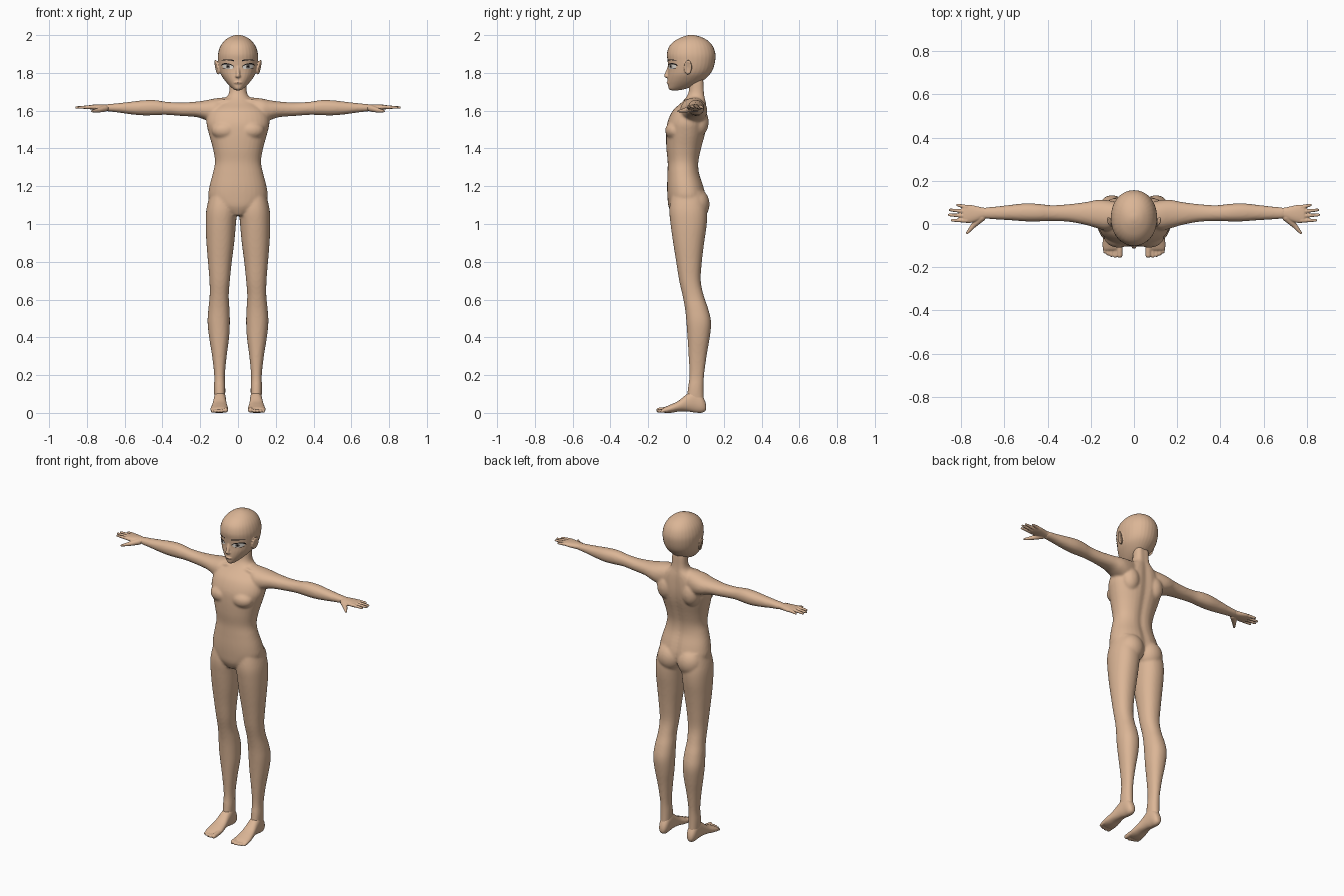
import bpy, bmesh, math
from mathutils import Vector, Matrix

if "Cube" in bpy.data.objects:
    bpy.data.objects.remove(bpy.data.objects["Cube"])


def material(name, rgb):
    m = bpy.data.materials.new(name)
    m.diffuse_color = (*rgb, 1)
    m.use_nodes = True
    m.node_tree.nodes["Principled BSDF"].inputs["Base Color"].default_value = m.diffuse_color
    return m


SKIN = material("skin", (0.71, 0.465, 0.305))
DARK = material("lash_black", (0.01, 0.008, 0.008))
WHITE = material("eye_white", (0.80, 0.76, 0.70))
IRIS = material("iris_grey", (0.22, 0.19, 0.17))
LIP = material("lip_line", (0.36, 0.19, 0.13))


def smooth_rings(rings, steps=4):
    """Catmull-Rom interpolation between cross-sections."""
    out = []
    for i in range(len(rings) - 1):
        a, b, c, d = (rings[max(0, min(len(rings) - 1, i + k))] for k in (-1, 0, 1, 2))
        for s in range(steps):
            t = s / steps
            out.append([0.5 * (2 * q + (r - p) * t + (2 * p - 5 * q + 4 * r - w) * t * t
                               + (3 * q - p - 3 * r + w) * t ** 3)
                        for p, q, r, w in zip(a, b, c, d)])
    return out + [list(rings[-1])]


def loft(bm, axis, rings, n=32, power=2.2, groove=0.0):
    """Closed skin over rings (position, a_min, a_max, b_min, b_max) along an axis."""
    loops = []
    for t, a0, a1, b0, b1 in smooth_rings(rings):
        loop = []
        for i in range(n):
            ang = 2 * math.pi * i / n
            c, s = math.cos(ang), math.sin(ang)
            a = (a0 + a1) / 2 + (a1 - a0) / 2 * math.copysign(abs(c) ** (2 / power), c)
            b = (b0 + b1) / 2 + (b1 - b0) / 2 * math.copysign(abs(s) ** (2 / power), s)
            if s > 0:
                b -= groove * math.exp(-(a / 0.025) ** 2)
            co = {"x": (t, a, b), "y": (a, t, b), "z": (a, b, t)}[axis]
            loop.append(bm.verts.new(co))
        loops.append(loop)
    for p, q in zip(loops, loops[1:]):
        for i in range(n):
            bm.faces.new((p[i], p[(i + 1) % n], q[(i + 1) % n], q[i]))
    bm.faces.new(loops[0])
    bm.faces.new(loops[-1])


def ball(bm, center, size, turn=0.0):
    mat = Matrix.Translation(center) @ Matrix.Rotation(turn, 4, "Z") @ Matrix.Diagonal((*size, 1))
    return bmesh.ops.create_uvsphere(bm, u_segments=24, v_segments=16, radius=1, matrix=mat)["verts"]


def digit(bm, p0, p1, r0, r1):
    """Tapered finger or toe with round ends."""
    p0, p1 = Vector(p0), Vector(p1)
    d = p1 - p0
    mat = Matrix.Translation((p0 + p1) / 2) @ d.to_track_quat("Z", "Y").to_matrix().to_4x4()
    bmesh.ops.create_cone(bm, cap_ends=True, segments=16, radius1=r0, radius2=r1,
                          depth=d.length, matrix=mat)
    ball(bm, p0, (r0,) * 3)
    ball(bm, p1, (r1,) * 3)


def mirror_x(bm):
    new = bmesh.ops.duplicate(bm, geom=bm.verts[:] + bm.edges[:] + bm.faces[:])["geom"]
    for v in new:
        if isinstance(v, bmesh.types.BMVert):
            v.co.x *= -1


def finish(name, bm, voxel, passes):
    """Fuse the overlapping forms into one smooth surface."""
    bmesh.ops.recalc_face_normals(bm, faces=bm.faces[:])
    me = bpy.data.meshes.new(name)
    bm.to_mesh(me)
    bm.free()
    me.materials.append(SKIN)
    ob = bpy.data.objects.new(name, me)
    bpy.context.collection.objects.link(ob)
    rm = ob.modifiers.new("fuse", "REMESH")
    rm.mode, rm.voxel_size, rm.use_smooth_shade = "VOXEL", voxel, True
    sm = ob.modifiers.new("soften", "SMOOTH")
    sm.factor, sm.iterations = 0.5, passes
    return ob


# Body: legs, arms and muscles are mirrored, then the torso and neck are added
bm = bmesh.new()
loft(bm, "z", [
    (1.17, .02, .145, -.075, .09), (1.08, .006, .167, -.088, .11), (1.0, .011, .171, -.082, .11),
    (.9, .02, .167, -.068, .096), (.8, .033, .159, -.052, .084), (.7, .043, .151, -.036, .078),
    (.62, .049, .15, -.018, .094), (.55, .045, .157, -.005, .118), (.48, .043, .161, .002, .133),
    (.4, .047, .153, .008, .126), (.3, .06, .137, .014, .109), (.2, .069, .126, .018, .096),
    (.13, .067, .127, .01, .093), (.05, .068, .124, .0, .095)])
loft(bm, "x", [
    (.05, 0, .095, 1.55, 1.672), (.12, -.03, .11, 1.535, 1.665), (.17, -.02, .112, 1.55, 1.655),
    (.22, -.005, .102, 1.566, 1.648), (.3, .01, .092, 1.572, 1.643), (.38, .014, .087, 1.578, 1.647),
    (.44, .012, .093, 1.576, 1.656), (.5, .012, .096, 1.575, 1.655), (.57, .017, .089, 1.581, 1.647),
    (.64, .021, .081, 1.591, 1.639), (.7, .025, .076, 1.597, 1.634)])
ball(bm, (.068, .052, 1.105), (.078, .073, .085))       # buttock
ball(bm, (.07, -.058, 1.495), (.07, .052, .05))         # chest
ball(bm, (.085, .07, 1.54), (.055, .05, .075))          # shoulder blade
ball(bm, (.045, .006, 1.652), (.055, .012, .011), -.25)  # collarbone
mirror_x(bm)
loft(bm, "z", [(z, -w, w, f, b) for z, w, f, b in (
    (1.045, .04, -.07, .05), (1.09, .125, -.092, .098), (1.14, .156, -.098, .108),
    (1.2, .151, -.1, .095), (1.27, .133, -.098, .073), (1.33, .122, -.097, .07),
    (1.4, .133, -.104, .084), (1.48, .155, -.105, .105), (1.54, .167, -.098, .113),
    (1.6, .15, -.07, .113), (1.642, .105, -.025, .11), (1.67, .062, .0, .106),
    (1.7, .047, .014, .103), (1.76, .044, .02, .1), (1.81, .04, .03, .09))], groove=.01)
finish("body", bm, .007, 6)

# Hands: palm, four fingers and thumb
bm = bmesh.new()
loft(bm, "x", [(.67, .026, .075, 1.599, 1.633), (.7, .024, .076, 1.599, 1.633),
               (.73, .012, .083, 1.6, 1.633), (.76, .005, .089, 1.603, 1.632),
               (.785, .006, .088, 1.608, 1.63), (.792, .012, .082, 1.612, 1.627)])
for y0, tip_x, y1 in ((.016, .842, .017), (.037, .856, .042), (.058, .852, .065), (.078, .818, .088)):
    digit(bm, (.775, y0, 1.619), (tip_x, y1, 1.617), .0105, .0065)
digit(bm, (.705, .03, 1.612), (.745, -.008, 1.601), .018, .012)
digit(bm, (.745, -.008, 1.601), (.773, -.042, 1.597), .012, .006)
mirror_x(bm)
finish("hands", bm, .0032, 3)

# Feet: heel to ball, then five toes
bm = bmesh.new()
loft(bm, "y", [(.107, .088, .104, .02, .04), (.1, .076, .115, .008, .065), (.08, .067, .124, 0, .1),
               (.045, .064, .127, .002, .125), (.005, .062, .131, .008, .1),
               (-.04, .057, .138, .007, .064), (-.08, .052, .145, 0, .045),
               (-.112, .054, .145, 0, .031), (-.122, .06, .14, .004, .024)])
for x, tip, r in ((.066, -.144, .0145), (.087, -.147, .0105), (.104, -.144, .01),
                  (.12, -.138, .0095), (.135, -.129, .009)):
    digit(bm, (x, -.1, r + .004), (x, tip, r), r, r * .9)
mirror_x(bm)
finish("feet", bm, .0036, 3)

# Head: ears mirrored, then skull, nose and lips
bm = bmesh.new()
ear = ball(bm, (.112, .01, 1.83), (.009, .023, .04), -.35)
for v in ear:   # slanted outward at the top, hollow in the middle
    r = math.hypot((v.co.y - .01) / .023, (v.co.z - 1.83) / .04)
    if v.co.x > .112 and r < .7:
        v.co.x -= .008 * (1 - r)
    v.co.x += (v.co.z - 1.83) * .2
mirror_x(bm)
loft(bm, "z", [(z, -w, w, f, b) for z, w, f, b in (
    (1.708, .014, -.082, -.035), (1.716, .027, -.092, 0), (1.735, .048, -.095, .05),
    (1.76, .07, -.097, .092), (1.79, .09, -.096, .124), (1.82, .1, -.094, .143),
    (1.86, .106, -.097, .154), (1.9, .106, -.101, .156), (1.94, .094, -.089, .143),
    (1.97, .072, -.06, .117), (1.99, .044, -.02, .08), (1.999, .018, .01, .047),
    (2.001, .004, .024, .034))], power=2.1)
digit(bm, (0, -.088, 1.835), (0, -.104, 1.785), .008, .0115)   # nose bridge
ball(bm, (0, -.097, 1.782), (.015, .015, .009))                # nose base
ball(bm, (0, -.092, 1.748), (.022, .011, .007))                # lips
head = finish("head", bm, .0038, 4)


def face_plate(name, mat, x0, x1, low, high, lift, n=16):
    """Thin mirrored patch laid on the face between two height curves."""
    bm = bmesh.new()
    cols = []
    for i in range(n + 1):
        u = i / n * 2 - 1
        x = x0 + (x1 - x0) * i / n
        cols.append([bm.verts.new((x, -.3, low(u) + (high(u) - low(u)) * k / 4)) for k in range(5)])
    for p, q in zip(cols, cols[1:]):
        for k in range(4):
            bm.faces.new((p[k], q[k], q[k + 1], p[k + 1]))
    me = bpy.data.meshes.new(name)
    bm.to_mesh(me)
    bm.free()
    me.materials.append(mat)
    ob = bpy.data.objects.new(name, me)
    bpy.context.collection.objects.link(ob)
    ob.modifiers.new("both_sides", "MIRROR").use_mirror_merge = False
    sw = ob.modifiers.new("lay_on_face", "SHRINKWRAP")
    sw.target, sw.wrap_method, sw.wrap_mode = head, "PROJECT", "ABOVE_SURFACE"
    sw.use_project_y, sw.offset = True, lift


# Eyes, lashes, brows and mouth line
upper = lambda u: 1.832 + .014 * (1 - u * u) ** .5 + .003 * u
lower = lambda u: 1.832 - .012 * (1 - u * u) ** .5 + .003 * u
face_plate("eye_whites", WHITE, .024, .082, lower, upper, .001)
face_plate("irises", IRIS, .041, .063, lambda u: 1.833 - .011 * (1 - u * u) ** .5,
           lambda u: 1.833 + .012 * (1 - u * u) ** .5, .0018)
face_plate("pupils", DARK, .047, .057, lambda u: 1.834 - .006 * (1 - u * u) ** .5,
           lambda u: 1.834 + .006 * (1 - u * u) ** .5, .0024)
face_plate("upper_lashes", DARK, .021, .086, lambda u: upper(u) - .001,
           lambda u: upper(u) + .005 + .002 * u, .003)
face_plate("lower_lashes", DARK, .04, .08, lambda u: 1.82 + .005 * max(u, 0) ** 2,
           lambda u: 1.822 + .006 * max(u, 0) ** 2, .003)
face_plate("brows", DARK, .02, .085, lambda u: 1.863 + .004 * (1 - u * u) + .002 * u,
           lambda u: 1.868 + .004 * (1 - u * u), .002)
face_plate("mouth_line", LIP, 0, .02, lambda u: 1.7465, lambda u: 1.7495 - .001 * (u + 1), .001)
